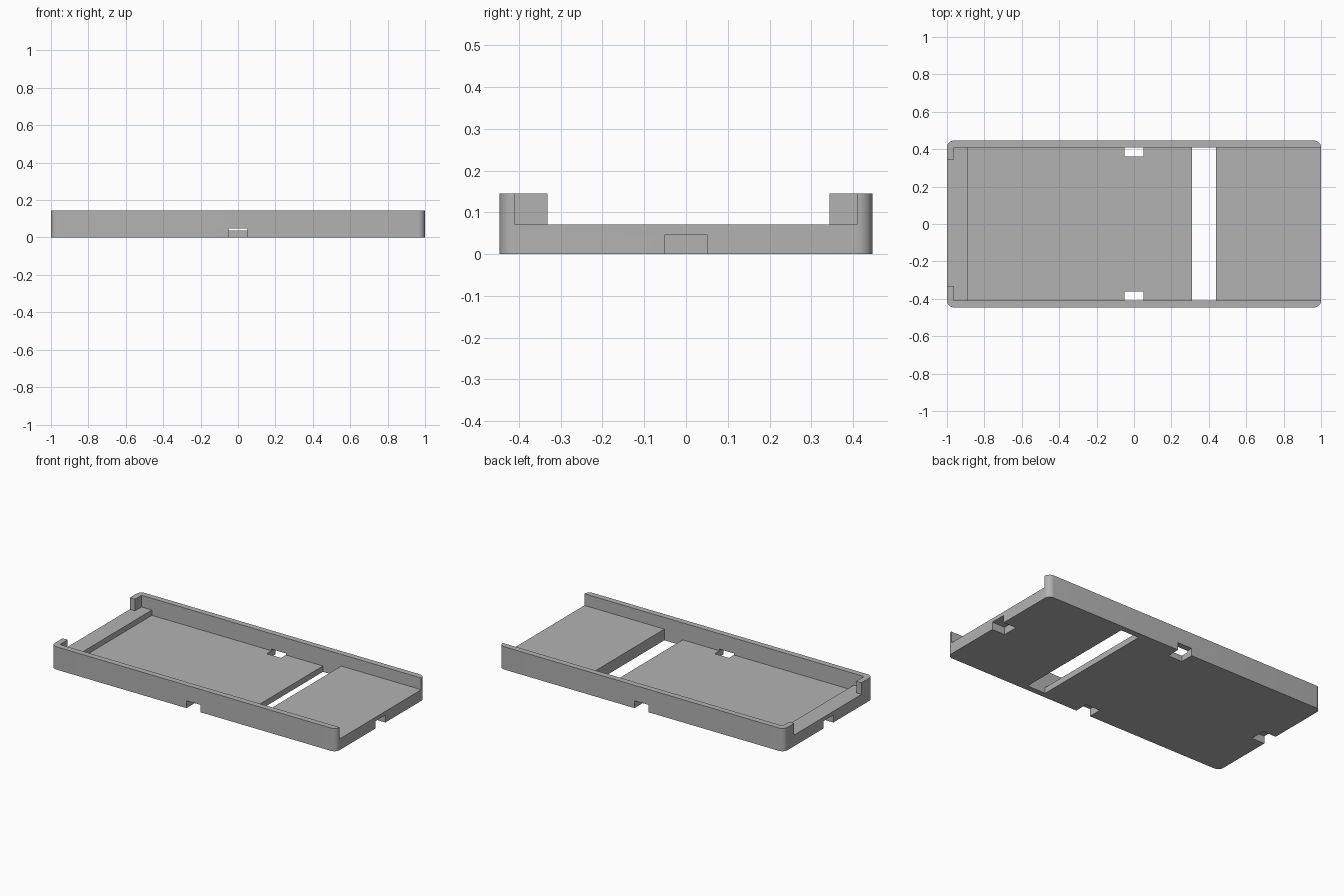
import bpy
import bmesh

cube = bpy.data.objects.get("Cube")
if cube:
    bpy.data.objects.remove(cube, do_unlink=True)

LENGTH, WIDTH, HEIGHT = 2.0, 0.892, 0.145
INNER = 0.409     # half width between the side walls
LEDGE = 0.071     # height of the end shelves
FLOOR = 0.037     # height of the recessed floor
NOTCH = 0.047     # height of the finger notches
OUT = 0.2         # cutter overshoot beyond the body

grey = bpy.data.materials.new("plain grey")
grey.use_nodes = True
colour = (0.45, 0.45, 0.45, 1)
grey.diffuse_color = colour
grey.node_tree.nodes["Principled BSDF"].inputs["Base Color"].default_value = colour


def box(name, x, y, z):
    """Box spanning the given (low, high) ranges."""
    bm = bmesh.new()
    bmesh.ops.create_cube(bm, size=1)
    for v in bm.verts:
        v.co = [lo + (c + 0.5) * (hi - lo) for c, (lo, hi) in zip(v.co, (x, y, z))]
    mesh = bpy.data.meshes.new(name)
    bm.to_mesh(mesh)
    bm.free()
    mesh.materials.append(grey)
    obj = bpy.data.objects.new(name, mesh)
    bpy.context.collection.objects.link(obj)
    return obj


# Solid tray body with rounded upright corners
tray = box("tray", (-LENGTH / 2, LENGTH / 2), (-WIDTH / 2, WIDTH / 2), (0, HEIGHT))
bm = bmesh.new()
bm.from_mesh(tray.data)
upright = [e for e in bm.edges if abs(e.verts[0].co.z - e.verts[1].co.z) > HEIGHT / 2]
bmesh.ops.bevel(bm, geom=upright, offset=0.036, segments=8, profile=0.5, affect='EDGES')
bm.to_mesh(tray.data)
bm.free()

sides = (-INNER, INNER)
cutters = [
    # Open channel between the walls, running out of one end
    box("channel_cutter", (-0.964, 1 + OUT), sides, (LEDGE, HEIGHT + OUT)),
    # Gap between the two end lips
    box("lip_gap_cutter", (-1 - OUT, -0.9), (-0.331, 0.343), (LEDGE, HEIGHT + OUT)),
    # Lower floor
    box("recess_cutter", (-0.891, 0.38), sides, (FLOOR, HEIGHT + OUT)),
    # Cross slot through the floor
    box("slot_cutter", (0.31, 0.438), sides, (-OUT, HEIGHT + OUT)),
]
# Finger notches under the middle of each side and end
for s in (-1, 1):
    across = sorted((s * 0.36, s * (WIDTH / 2 + OUT)))
    along = sorted((s * 0.91, s * (1 + OUT)))
    cutters.append(box("side_notch_cutter", (-0.05, 0.05), across, (-OUT, NOTCH)))
    cutters.append(box("end_notch_cutter", along, (-0.05, 0.05), (-OUT, NOTCH)))

bpy.context.view_layer.objects.active = tray
for cutter in cutters:
    cutter.hide_render = True
    mod = tray.modifiers.new("cut", 'BOOLEAN')
    mod.operation = 'DIFFERENCE'
    mod.solver = 'EXACT'
    mod.object = cutter
    bpy.ops.object.modifier_apply(modifier=mod.name)
    bpy.data.objects.remove(cutter, do_unlink=True)

# Smooth the rounded corners, keep everything else crisp
bpy.ops.object.select_all(action='DESELECT')
tray.select_set(True)
bpy.ops.object.shade_smooth_by_angle(angle=0.5)
